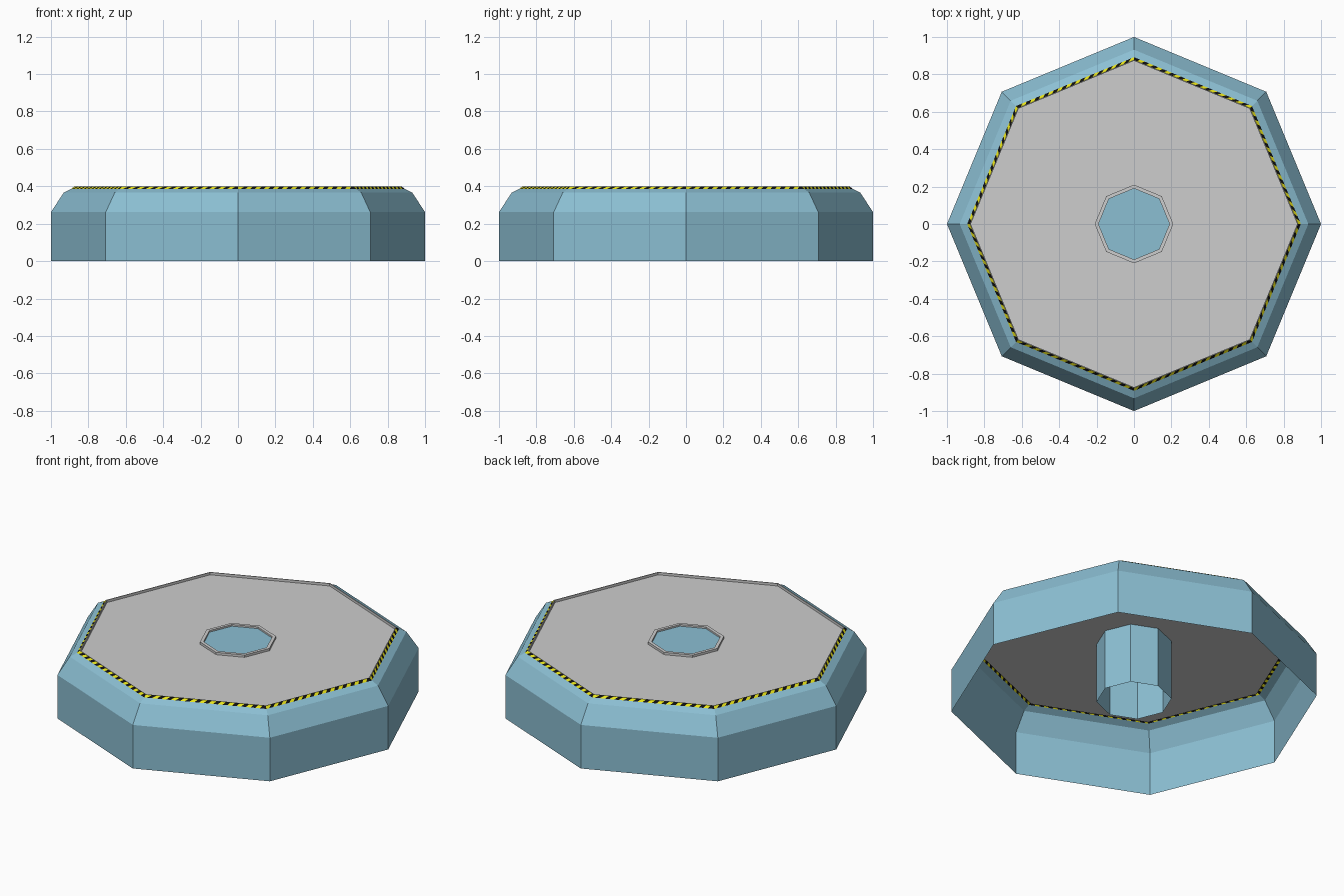
import bpy, bmesh, math
from mathutils import Vector

if "Cube" in bpy.data.objects:
    bpy.data.objects.remove(bpy.data.objects["Cube"])

N = 8


def material(name, rgb):
    m = bpy.data.materials.new(name)
    m.diffuse_color = (*rgb, 1.0)
    m.use_nodes = True
    m.node_tree.nodes["Principled BSDF"].inputs["Base Color"].default_value = m.diffuse_color
    return m


BLUE = material("pale blue", (0.26, 0.52, 0.65))
GRAY = material("light gray", (0.61, 0.61, 0.61))
YELLOW = material("hazard yellow", (0.80, 0.76, 0.01))
BLACK = material("black", (0.005, 0.005, 0.005))


def corner(i, r, z):
    a = math.tau * (i % N) / N
    return Vector((r * math.cos(a), r * math.sin(a), z))


def finish(name, bm, mats):
    me = bpy.data.meshes.new(name)
    bm.to_mesh(me)
    bm.free()
    for m in mats:
        me.materials.append(m)
    ob = bpy.data.objects.new(name, me)
    bpy.context.collection.objects.link(ob)
    return ob


def octagon_shell(name, profile, mat, cap=False):
    """Sweep an (r, z) profile round the eight corners, faces pointing outward."""
    bm = bmesh.new()
    rings = [[bm.verts.new(corner(i, r, z)) for i in range(N)] for r, z in profile]
    for a, b in zip(rings, rings[1:]):
        for i in range(N):
            j = (i + 1) % N
            bm.faces.new((a[i], a[j], b[j], b[i]))
    if cap:
        bm.faces.new(rings[-1])
    return finish(name, bm, [mat])


# Outer body: open underneath, upright wall, bevelled shoulder, shallow lip
octagon_shell("body_shell", [(1, 0), (1, 0.262), (0.932, 0.366), (0.892, 0.386)], BLUE)

# Landing deck with its small raised inner edge
octagon_shell("deck", [(0.877, 0.398), (0.872, 0.398), (0.872, 0.383)], GRAY, cap=True)

# Raised ring and sunken plate at the centre of the deck
octagon_shell("centre_ring", [(0.21, 0.383), (0.21, 0.397), (0.19, 0.397), (0.19, 0.387)], GRAY)
octagon_shell("centre_plate", [(0.19, 0.387)], BLUE, cap=True)

# Hollow central column under the deck
octagon_shell("centre_column", [(0.205, 0.02), (0.205, 0.382)], BLUE)

# Hazard strip: slanted yellow and black cells on the sloping rim
CELLS, SLANT = 26, 0.35
bm = bmesh.new()
for i in range(N):
    lo0, lo1 = corner(i, 0.892, 0.386), corner(i + 1, 0.892, 0.386)
    hi0, hi1 = corner(i, 0.877, 0.398), corner(i + 1, 0.877, 0.398)
    low, high = [], []
    for k in range(CELLS + 1):
        shift = 0 if k in (0, CELLS) else SLANT
        low.append(bm.verts.new(lo0.lerp(lo1, (k - shift) / CELLS)))
        high.append(bm.verts.new(hi0.lerp(hi1, (k + shift) / CELLS)))
    for k in range(CELLS):
        f = bm.faces.new((low[k], low[k + 1], high[k + 1], high[k]))
        f.material_index = k % 2
finish("hazard_strip", bm, [YELLOW, BLACK])
